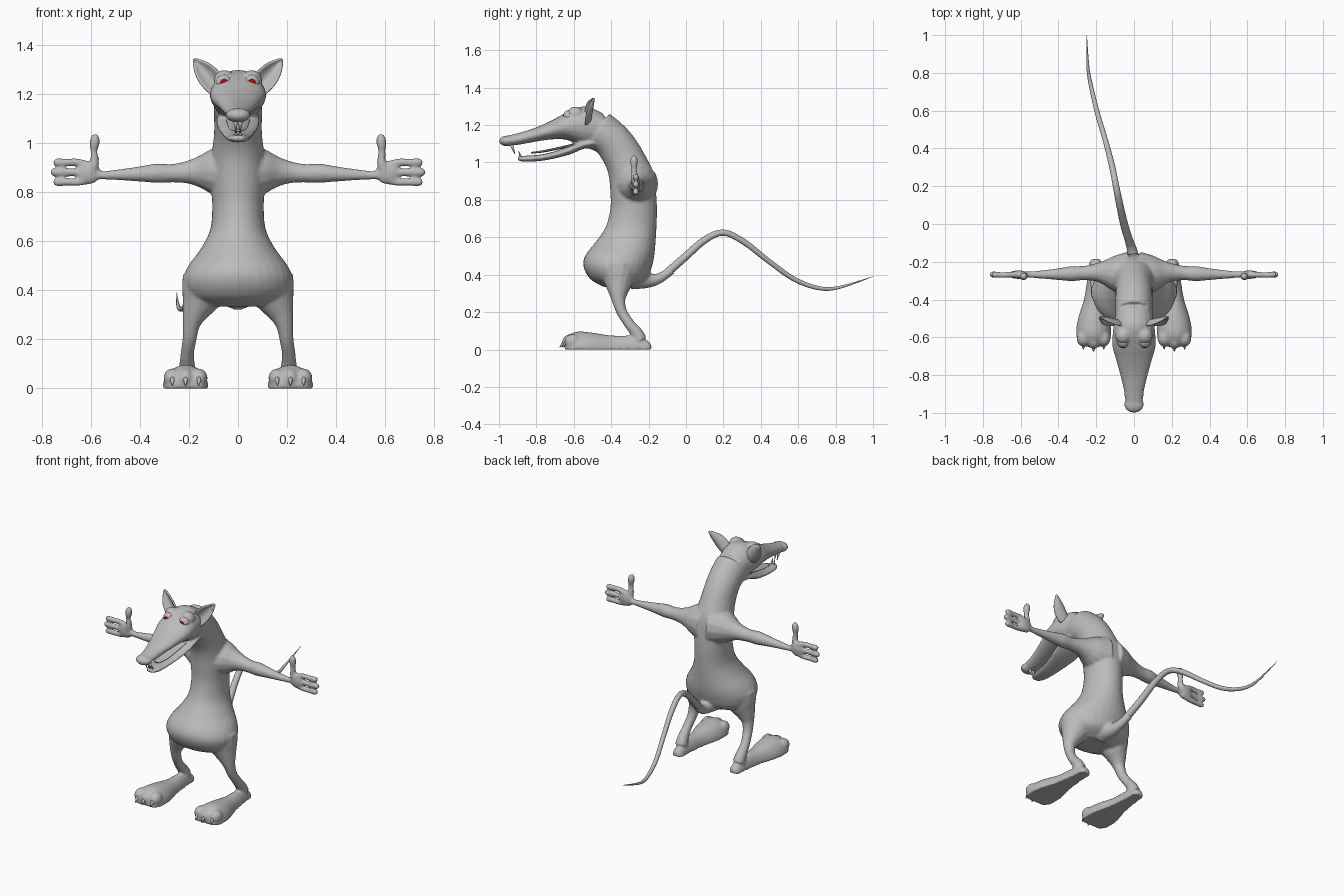
import bpy, bmesh, math
from mathutils import Vector, Matrix

if "Cube" in bpy.data.objects:
    bpy.data.objects.remove(bpy.data.objects["Cube"])

X, Y = Vector((1, 0, 0)), Vector((0, 1, 0))


def material(name, rgb):
    m = bpy.data.materials.new(name)
    m.diffuse_color = (*rgb, 1)
    m.use_nodes = True
    m.node_tree.nodes["Principled BSDF"].inputs["Base Color"].default_value = m.diffuse_color
    return m


GREY = material("grey_skin", (0.5, 0.5, 0.5))
RED = material("red_iris", (0.36, 0.003, 0.003))


def make(name, bm, mats=(GREY,), mirror=False):
    bmesh.ops.recalc_face_normals(bm, faces=bm.faces)
    for f in bm.faces:
        f.smooth = True
    me = bpy.data.meshes.new(name)
    bm.to_mesh(me)
    bm.free()
    ob = bpy.data.objects.new(name, me)
    bpy.context.collection.objects.link(ob)
    for m in mats:
        me.materials.append(m)
    if mirror:
        ob.modifiers.new("mirror", "MIRROR").use_mirror_merge = False
    return ob


def smooth_path(pts, n=4):
    """Catmull-Rom through rows of numbers."""
    out = []
    for i in range(len(pts) - 1):
        rows = [pts[max(i - 1, 0)], pts[i], pts[i + 1], pts[min(i + 2, len(pts) - 1)]]
        for k in range(n):
            t = k / n
            out.append([0.5 * (2 * b + (c - a) * t + (2 * a - 5 * b + 4 * c - d) * t * t
                               + (3 * b - a - 3 * c + d) * t ** 3) for a, b, c, d in zip(*rows)])
    return out + [list(pts[-1])]


def loft(bm, rings, sides=20, floor=False):
    loops = []
    for c, u, v in rings:
        loop = []
        for k in range(sides):
            a = 2 * math.pi * k / sides
            p = c + u * math.cos(a) + v * math.sin(a)
            if floor:
                p.z = max(p.z, 0)
            loop.append(bm.verts.new(p))
        loops.append(loop)
    for a, b in zip(loops, loops[1:]):
        for k in range(sides):
            j = (k + 1) % sides
            bm.faces.new((a[k], a[j], b[j], b[k]))
    bm.faces.new(loops[0])
    bm.faces.new(loops[-1])


def tube(bm, pts, sides=14, s=1):
    """Round tube through rows of x, y, z, radius; s=-1 mirrors it."""
    path = smooth_path([(s * x, y, z, r) for x, y, z, r in pts])
    rings = []
    for i, p in enumerate(path):
        t = Vector(path[min(i + 1, len(path) - 1)][:3]) - Vector(path[max(i - 1, 0)][:3])
        q = t.to_track_quat("Z", "Y")
        r = max(p[3], 0.001)
        rings.append((Vector(p[:3]), q @ X * r, q @ Y * r))
    loft(bm, rings, sides)


def upright(bm, secs):
    """Loft along y through rows of y, top, bottom, half width."""
    loft(bm, [(Vector((0, y, (t + b) / 2)), X * w, Vector((0, 0, (t - b) / 2)))
              for y, t, b, w in smooth_path(secs)])


def ball(bm, c, r):
    bmesh.ops.create_uvsphere(bm, u_segments=20, v_segments=14, radius=1,
                              matrix=Matrix.Translation(c) @ Matrix.Diagonal((*r, 1)))


def spike(bm, a, b, r):
    a, b = Vector(a), Vector(b)
    m = Matrix.Translation((a + b) / 2) @ (b - a).to_track_quat("Z", "Y").to_matrix().to_4x4()
    bmesh.ops.create_cone(bm, cap_ends=True, segments=10, radius1=r, radius2=r * 0.15,
                          depth=(b - a).length, matrix=m)


# Torso and neck: y, z, half width, half depth, tilt in degrees
bm = bmesh.new()
torso = [(-.36, .335, .13, .08, 0), (-.36, .375, .20, .15, 0), (-.365, .44, .222, .182, 0),
         (-.355, .50, .203, .185, 0), (-.325, .57, .152, .162, 0), (-.295, .65, .113, .137, 0),
         (-.28, .75, .105, .125, 0), (-.283, .85, .112, .122, 0), (-.297, .95, .108, .12, 2),
         (-.338, 1.035, .098, .113, 9), (-.393, 1.115, .098, .102, 36),
         (-.47, 1.17, .10, .11, 57)]
loft(bm, [(Vector((0, y, z)), X * w,
           Vector((0, math.cos(math.radians(t)), math.sin(math.radians(t)))) * d)
          for y, z, w, d, t in smooth_path(torso)], 32)

# Skull with upper jaw, lower jaw, nose
upright(bm, [(-.44, 1.26, 1.10, .09), (-.52, 1.298, 1.085, .105), (-.58, 1.293, 1.10, .113),
             (-.65, 1.262, 1.123, .114), (-.72, 1.224, 1.123, .095), (-.80, 1.188, 1.112, .073),
             (-.88, 1.162, 1.097, .054), (-.94, 1.146, 1.09, .046), (-.97, 1.135, 1.095, .03)])
upright(bm, [(-.46, 1.13, 1.08, .08), (-.54, 1.12, 1.075, .09), (-.62, 1.09, 1.043, .084),
             (-.70, 1.06, 1.022, .067), (-.78, 1.042, 1.008, .054), (-.86, 1.036, 1.004, .044),
             (-.9, 1.032, 1.01, .025)])
ball(bm, (0, -.955, 1.115), (.052, .045, .029))

for s in (1, -1):
    # Brow bulges
    ball(bm, (s * .056, -.592, 1.258), (.043, .045, .041))
    # Arms
    tube(bm, [(.04, -.265, .885, .12), (.11, -.26, .885, .092), (.16, -.257, .884, .064),
              (.21, -.257, .882, .046), (.27, -.26, .878, .038), (.33, -.263, .878, .040),
              (.38, -.265, .876, .034), (.45, -.267, .873, .026), (.55, -.268, .870, .017),
              (.60, -.268, .872, .019)], s=s)
    # Palm, three fingers and thumb
    ball(bm, (s * .612, -.268, .88), (.052, .023, .048))
    for z0, z1, tip in ((.905, .922, .752), (.88, .882, .762), (.855, .842, .752)):
        tube(bm, [(.60, -.268, z0, .018), (.65, -.268, z1, .016), (.70, -.27, z1, .016),
                  (tip - .012, -.268, z1, .017), (tip + .002, -.268, z1, .009)], 10, s)
    tube(bm, [(.60, -.27, .88, .022), (.585, -.275, .925, .02), (.588, -.278, .965, .015),
              (.585, -.278, 1.0, .021), (.583, -.278, 1.025, .018), (.582, -.278, 1.038, .008)], 10, s)
    # Legs
    tube(bm, [(.13, -.36, .44, .10), (.15, -.36, .37, .083), (.175, -.362, .31, .055),
              (.19, -.36, .26, .036), (.198, -.343, .20, .029), (.207, -.305, .14, .028),
              (.207, -.265, .09, .033), (.205, -.245, .05, .038)], s=s)
    # Feet with flat soles: x, y, half width, height
    foot = [(.203, -.185, .022, .025), (.203, -.21, .035, .05), (.205, -.29, .043, .073),
            (.208, -.40, .058, .075), (.212, -.50, .085, .09), (.214, -.58, .094, .096),
            (.214, -.63, .078, .075), (.214, -.65, .05, .04)]
    loft(bm, [(Vector((s * x, y, 0)), X * w, Vector((0, 0, h)))
              for x, y, w, h in smooth_path(foot)], 28, True)
    for dx, y in ((-.054, -.605), (0, -.617), (.054, -.605)):
        ball(bm, (s * (.214 + dx), y, .042), (.036, .045, .04))

# Tail root, merged with the body
tube(bm, [(0, -.27, .39, .075), (-.002, -.20, .37, .042), (-.01, -.14, .382, .028),
          (-.03, -.075, .425, .023)])

body = make("body", bm)
rm = body.modifiers.new("remesh", "REMESH")
rm.mode, rm.voxel_size, rm.use_smooth_shade = "VOXEL", 0.007, True
sm = body.modifiers.new("smooth", "SMOOTH")
sm.factor, sm.iterations = 0.5, 6

# Tail
bm = bmesh.new()
tube(bm, [(-.012, -.13, .385, .022), (-.05, -.01, .49, .021), (-.075, .10, .585, .019),
          (-.095, .20, .625, .017), (-.117, .31, .575, .016), (-.152, .445, .47, .014),
          (-.192, .58, .375, .013), (-.223, .71, .328, .011), (-.243, .82, .332, .008),
          (-.25, 1.0, .39, .001)])
make("tail", bm)

# Ears: cupped leaf shapes
bm = bmesh.new()
base, tip = Vector((.078, -.522, 1.222)), Vector((.181, -.502, 1.345))
side = Vector((.118, 0, -.1)).normalized()
N = 9
grid = []
for j in range(N):
    v = j / (N - 1)
    w = max(.052 * (1 - v ** 2.2) * (.75 + .6 * v), .002)
    grid.append([])
    for i in range(N):
        u = 2 * i / (N - 1) - 1
        p = base.lerp(tip, v) + side * (u * w) - Y * (.75 * w * u * u - .01)
        grid[-1].append(bm.verts.new(p))
for a, b in zip(grid, grid[1:]):
    for i in range(N - 1):
        bm.faces.new((a[i], a[i + 1], b[i + 1], b[i]))
ear = make("ear", bm, mirror=True)
so = ear.modifiers.new("thickness", "SOLIDIFY")
so.thickness, so.offset = 0.012, 0
ear.modifiers.new("round", "SUBSURF").levels = 1

# Eyes: the forward-facing cap is the iris
bm = bmesh.new()
eye = Vector((.056, -.622, 1.247))
bmesh.ops.create_uvsphere(bm, u_segments=24, v_segments=24, radius=.034,
                          matrix=Matrix.Translation(eye) @ Matrix.Rotation(math.pi / 2, 4, "X"))
for f in bm.faces:
    if (f.calc_center_median() - eye).normalized().y < -.84:
        f.material_index = 1
make("eye", bm, (GREY, RED), mirror=True)

# Tongue
bm = bmesh.new()
upright(bm, [(-.56, 1.112, 1.098, .05), (-.66, 1.088, 1.074, .045),
             (-.76, 1.066, 1.054, .036), (-.83, 1.056, 1.047, .018)])
make("tongue", bm)

# Teeth and claws
bm = bmesh.new()
spike(bm, (.011, -.935, 1.10), (.008, -.915, 1.045), .011)
spike(bm, (.009, -.88, 1.02), (.008, -.895, 1.062), .009)
make("tooth", bm, mirror=True)
bm = bmesh.new()
for dx, y in ((-.054, -.635), (0, -.647), (.054, -.635)):
    spike(bm, (.214 + dx, y, .045), (.214 + dx, y - .028, .012), .013)
make("claw", bm, mirror=True)
